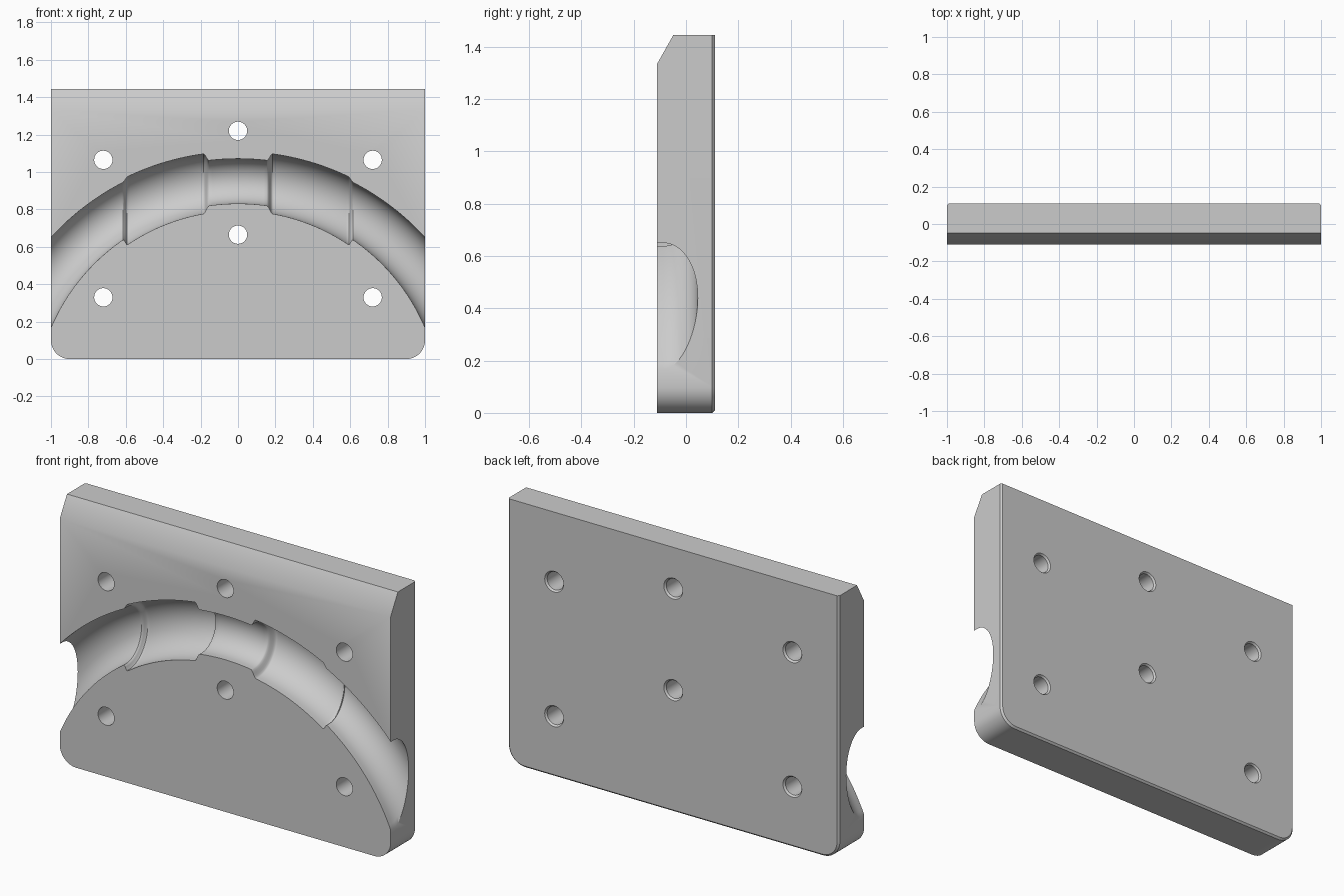
import bpy, bmesh, math
from mathutils import Vector

if "Cube" in bpy.data.objects:
    bpy.data.objects.remove(bpy.data.objects["Cube"], do_unlink=True)

FRONT, BACK, TOP = -0.11, 0.11, 1.445

grey = bpy.data.materials.new("plain grey")
grey.use_nodes = True
grey.diffuse_color = (0.6, 0.6, 0.6, 1)
grey.node_tree.nodes["Principled BSDF"].inputs["Base Color"].default_value = (0.6, 0.6, 0.6, 1)


def make_object(name, bm):
    bmesh.ops.recalc_face_normals(bm, faces=bm.faces)
    mesh = bpy.data.meshes.new(name)
    bm.to_mesh(mesh)
    bm.free()
    mesh.materials.append(grey)
    obj = bpy.data.objects.new(name, mesh)
    bpy.context.collection.objects.link(obj)
    return obj


def loft(bm, rings):
    """Join closed rings of points into a capped solid."""
    rings = [[bm.verts.new(p) for p in ring] for ring in rings]
    for a, b in zip(rings, rings[1:]):
        for i in range(len(a)):
            j = (i + 1) % len(a)
            bm.faces.new((a[i], a[j], b[j], b[i]))
    bm.faces.new(rings[0])
    bm.faces.new(rings[-1])


def outline(y, inset):
    """Plate outline with rounded bottom corners; the top edge is not inset."""
    radius = 0.1
    pts = [(1 - inset, y, TOP), (inset - 1, y, TOP)]
    for cx, start in ((radius - 1, math.pi), (1 - radius, 1.5 * math.pi)):
        for k in range(13):
            a = start + k / 12 * math.pi / 2
            pts.append((cx + (radius - inset) * math.cos(a), y,
                        radius + (radius - inset) * math.sin(a)))
    return pts


# Plate with a thin bevel round the back and a sloped top front edge
bm = bmesh.new()
loft(bm, [outline(FRONT, 0), outline(BACK - 0.01, 0), outline(BACK, 0.01)])
cut = bmesh.ops.bisect_plane(bm, geom=bm.verts[:] + bm.edges[:] + bm.faces[:],
                             plane_co=(0, FRONT, 1.335),
                             plane_no=Vector((0, -0.11, 0.062)).normalized(),
                             clear_outer=True)
bmesh.ops.holes_fill(bm, edges=[e for e in bm.edges if e.is_boundary])
plate = make_object("mould_plate", bm)


# Arched groove: U-shaped section whose width steps along x
def smooth_step(x, a, b):
    t = min(max((x - a) / (b - a), 0), 1)
    return t * t * (3 - 2 * t)


def groove_section(x):
    d = abs(x)
    wide = smooth_step(d, 0.155, 0.185)
    end = smooth_step(d, 0.59, 0.615)
    r = 0.12 + 0.038 * wide - 0.026 * end
    mid = 1.211 + 0.009 * end
    section = [(mid - r, FRONT - 0.1), (mid - r, FRONT)]
    for k in range(33):
        a = math.pi * k / 32
        section.append((mid - r * math.cos(a), FRONT + 0.023 + r * math.sin(a)))
    section += [(mid + r, FRONT), (mid + r, FRONT - 0.1)]
    return [(x, y, math.sqrt(rho * rho - x * x) - 0.26) for rho, y in section]


columns = [k * 0.0275 for k in range(38)]
columns += [a + k * 0.005 for a in (0.155, 0.589) for k in range(7)]
columns = sorted({round(s * x, 4) for x in columns for s in (-1, 1)})
bm = bmesh.new()
loft(bm, [groove_section(x) for x in columns])
groove = make_object("groove_cutter", bm)

# Bolt holes with a small countersink at the back
bm = bmesh.new()
for x, z in ((0, 1.22), (0, 0.665), (0.72, 1.065), (-0.72, 1.065), (0.72, 0.33), (-0.72, 0.33)):
    loft(bm, [[(x + r * math.cos(k * math.tau / 40), y, z + r * math.sin(k * math.tau / 40))
               for k in range(40)]
              for y, r in ((FRONT - 0.05, 0.049), (BACK - 0.01, 0.049),
                           (BACK, 0.057), (BACK + 0.02, 0.073))])
holes = make_object("hole_cutter", bm)

# Cut the plate, then drop the cutters
bpy.context.view_layer.objects.active = plate
plate.select_set(True)
for cutter in (groove, holes):
    cutter.hide_render = True
    mod = plate.modifiers.new(cutter.name, "BOOLEAN")
    mod.operation = "DIFFERENCE"
    mod.solver = "EXACT"
    mod.object = cutter
    bpy.ops.object.modifier_apply(modifier=mod.name)
    bpy.data.objects.remove(cutter, do_unlink=True)
bpy.ops.object.shade_smooth_by_angle(angle=math.radians(30))
